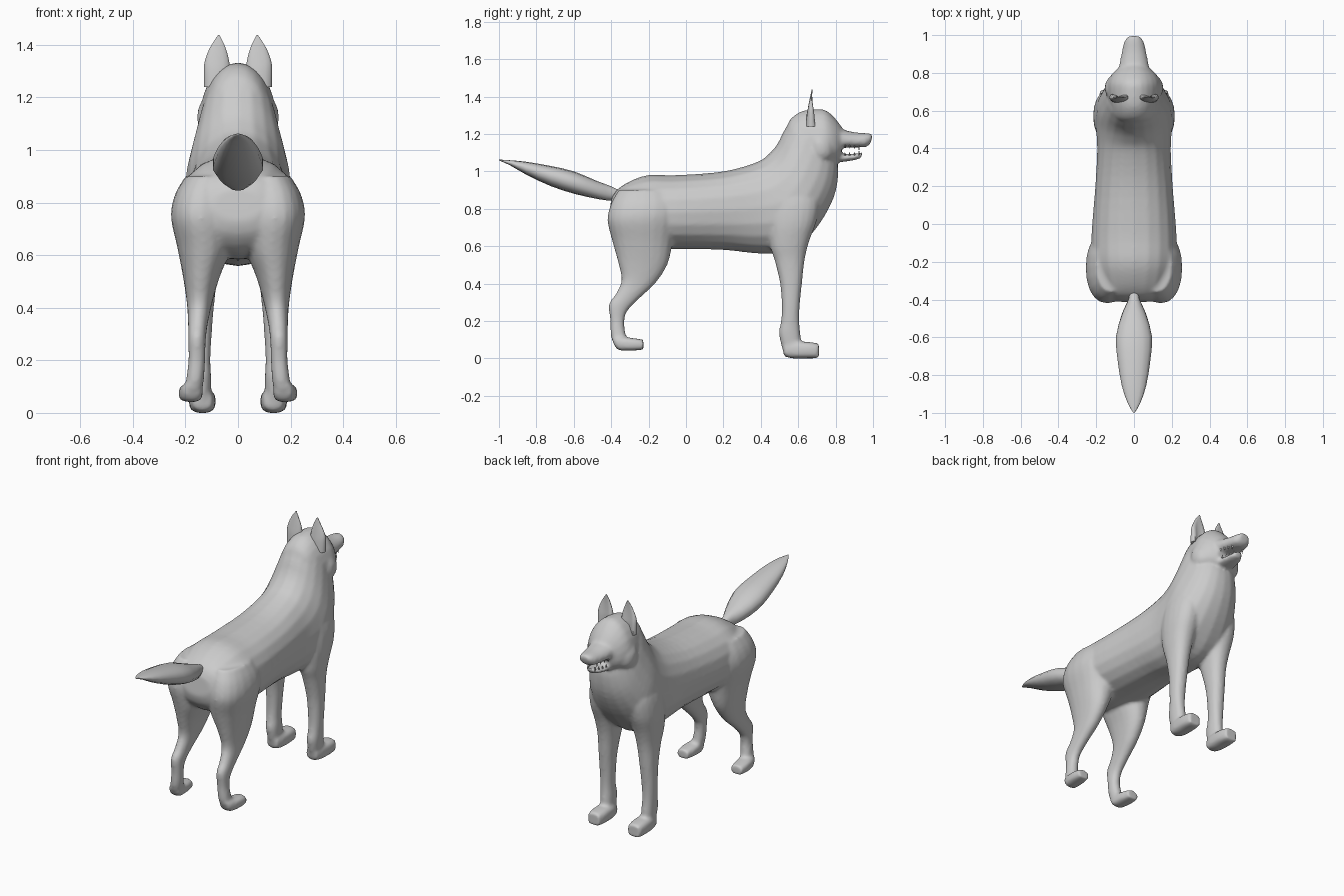
import bpy, bmesh, math
from mathutils import Vector

fur = bpy.data.materials.new("grey")
fur.diffuse_color = (0.6, 0.6, 0.6, 1)


def spline(rows, steps):
    """Catmull-Rom interpolation of ring rows."""
    out = []
    for i in range(len(rows) - 1):
        p = [rows[max(0, min(len(rows) - 1, i + j))] for j in (-1, 0, 1, 2)]
        for s in range(steps):
            t = s / steps
            out.append([0.5 * (2 * b + (c - a) * t + (2 * a - 5 * b + 4 * c - d) * t * t
                               + (3 * b - a - 3 * c + d) * t ** 3)
                        for a, b, c, d in zip(*p)])
    return out + [list(rows[-1])]


def loft(bm, rows, sx=1, sides=20, steps=4, power=0.9):
    """Skin rings given as (yA, zA, yB, zB, x centre, half width, taper towards A)."""
    rings = []
    for ya, za, yb, zb, xc, hw, k in spline(rows, steps):
        ring = []
        for i in range(sides):
            a = 2 * math.pi * i / sides
            c, s = math.cos(a), math.sin(a)
            c2 = math.copysign(abs(c) ** power, c)
            s2 = math.copysign(abs(s) ** power, s)
            f = (1 + c2) / 2
            ring.append(bm.verts.new((sx * (xc + hw * s2 * (1 - k * c)),
                                      yb + (ya - yb) * f, zb + (za - zb) * f)))
        rings.append(ring)
    for r, q in zip(rings, rings[1:]):
        for i in range(sides):
            j = (i + 1) % sides
            bm.faces.new((r[i], r[j], q[j], q[i]))
    bm.faces.new(rings[0])
    bm.faces.new(rings[-1])


def finish(bm, name, angle=60):
    bmesh.ops.recalc_face_normals(bm, faces=bm.faces[:])
    me = bpy.data.meshes.new(name)
    bm.to_mesh(me)
    bm.free()
    me.materials.append(fur)
    ob = bpy.data.objects.new(name, me)
    bpy.context.collection.objects.link(ob)
    bpy.ops.object.select_all(action='DESELECT')
    bpy.context.view_layer.objects.active = ob
    ob.select_set(True)
    bpy.ops.object.shade_smooth_by_angle(angle=math.radians(angle))
    return ob


body = bmesh.new()

# torso, chest and neck: top point, bottom point, width
loft(body, [
    (-.40, .85, -.415, .73, 0, .09, 0),
    (-.37, .90, -.395, .67, 0, .16, 0),
    (-.30, .947, -.33, .61, 0, .20, .05),
    (-.20, .98, -.21, .585, 0, .225, .05),
    (-.05, .98, -.05, .585, 0, .225, .03),
    (.20, 1.0, .20, .58, 0, .205, 0),
    (.38, 1.05, .40, .56, 0, .195, .05),
    (.45, 1.10, .57, .575, 0, .20, .15),
    (.49, 1.15, .70, .70, 0, .195, .2),
    (.52, 1.21, .79, .86, 0, .165, .1),
    (.56, 1.27, .815, 1.0, 0, .135, 0),
    (.62, 1.30, .80, 1.08, 0, .10, 0)])

# head
loft(body, [
    (.53, 1.22, .55, 1.10, 0, .07, .1),
    (.56, 1.28, .57, 1.06, 0, .105, .15),
    (.62, 1.322, .63, 1.03, 0, .125, .2),
    (.70, 1.332, .70, 1.03, 0, .138, .25),
    (.75, 1.325, .755, 1.04, 0, .135, .25),
    (.80, 1.28, .80, 1.05, 0, .11, .2),
    (.845, 1.22, .825, 1.06, 0, .07, .1)])

# muzzle and lower jaw
loft(body, [
    (.78, 1.25, .78, 1.11, 0, .09, .1),
    (.84, 1.223, .84, 1.125, 0, .078, .15),
    (.91, 1.208, .91, 1.128, 0, .064, .15),
    (.97, 1.204, .96, 1.13, 0, .052, .1),
    (1.0, 1.198, .985, 1.145, 0, .03, 0)])
loft(body, [
    (.76, 1.105, .76, 1.05, 0, .07, 0),
    (.83, 1.094, .83, 1.05, 0, .058, 0),
    (.90, 1.094, .90, 1.06, 0, .045, 0),
    (.945, 1.103, .935, 1.07, 0, .025, 0)])

for sx in (-1, 1):
    # cheek ruff
    loft(body, [
        (.64, 1.19, .65, 1.06, .07, .04, 0),
        (.70, 1.20, .70, 1.05, .105, .048, 0),
        (.76, 1.18, .76, 1.06, .10, .045, 0),
        (.80, 1.15, .80, 1.08, .07, .03, 0)], sx)
    # hind leg: back point, front point, x centre, half width
    loft(body, [
        (-.36, .90, -.08, .90, .12, .08, 0),
        (-.40, .83, -.05, .83, .135, .105, 0),
        (-.42, .74, -.045, .75, .14, .115, 0),
        (-.395, .63, -.07, .62, .13, .10, 0),
        (-.365, .52, -.10, .50, .14, .068, 0),
        (-.345, .42, -.165, .40, .147, .047, 0),
        (-.375, .345, -.25, .32, .153, .037, 0),
        (-.412, .29, -.315, .25, .156, .033, 0),
        (-.405, .20, -.33, .19, .157, .032, 0),
        (-.40, .11, -.32, .12, .165, .034, 0),
        (-.37, .05, -.29, .05, .175, .032, 0)], sx)
    # hind paw
    loft(body, [
        (-.395, .11, -.375, .055, .172, .03, 0),
        (-.35, .115, -.35, .042, .176, .042, 0),
        (-.28, .108, -.28, .042, .182, .045, 0),
        (-.228, .10, -.228, .046, .184, .037, 0)], sx, power=.7)
    # front leg and shoulder
    loft(body, [
        (.48, .93, .66, .93, .11, .06, 0),
        (.45, .85, .71, .85, .125, .08, 0),
        (.44, .72, .70, .74, .13, .086, 0),
        (.45, .60, .66, .63, .133, .072, 0),
        (.475, .52, .635, .53, .135, .058, 0),
        (.503, .40, .62, .40, .14, .048, 0),
        (.512, .28, .608, .28, .143, .042, 0),
        (.508, .20, .606, .20, .143, .038, 0),
        (.497, .13, .612, .13, .140, .038, 0),
        (.52, .03, .62, .03, .137, .035, 0)], sx)
    # front paw
    loft(body, [
        (.522, .08, .522, .012, .135, .035, 0),
        (.57, .09, .57, .0, .135, .047, 0),
        (.65, .088, .65, .0, .136, .051, 0),
        (.71, .08, .71, .0, .137, .042, 0)], sx, power=.7)

dog = finish(body, "body")
m = dog.modifiers.new("blend", 'REMESH')
m.mode, m.voxel_size, m.use_smooth_shade = 'VOXEL', .01, True
m = dog.modifiers.new("soften", 'SMOOTH')
m.factor, m.iterations = .5, 6

# tail
tail = bmesh.new()
loft(tail, [
    (-.34, .89, -.36, .86, 0, .02, 0),
    (-.40, .92, -.40, .845, 0, .03, 0),
    (-.48, .95, -.46, .85, 0, .062, 0),
    (-.60, 1.0, -.59, .878, 0, .097, 0),
    (-.73, 1.03, -.72, .92, 0, .088, 0),
    (-.86, 1.052, -.85, .98, 0, .066, 0),
    (-.95, 1.06, -.94, 1.032, 0, .035, 0),
    (-1.0, 1.063, -.997, 1.057, 0, .004, 0)], sides=14, steps=2)
finish(tail, "tail")

# ears: thin shells with a hollowed front
for sx, side in ((-1, "left"), (1, "right")):
    ear = bmesh.new()
    loft(ear, [
        (.64, 1.24, .70, 1.24, .080, .050, 0),
        (.645, 1.30, .695, 1.30, .080, .051, 0),
        (.652, 1.34, .688, 1.34, .080, .047, 0),
        (.662, 1.39, .680, 1.39, .077, .030, 0),
        (.672, 1.437, .676, 1.437, .073, .003, 0)], sx, sides=14, steps=3)
    for v in ear.verts:
        if v.co.y > .67:
            v.co.y -= .03 * max(0, 1 - abs(abs(v.co.x) - .08) / .04) * (1.437 - v.co.z) / .2
    finish(ear, side + "_ear")

# teeth on both jaws
teeth = bmesh.new()
for sx in (-1, 1):
    for y, h in ((.85, .012), (.875, .012), (.90, .014), (.925, .024)):
        for z, d, w in ((1.092, 1, .055), (1.132, -1, .068)):
            x = sx * (w - (y - .83) * .32)
            base = [teeth.verts.new((x + .007 * math.cos(a), y + .007 * math.sin(a), z - d * .008))
                    for a in (0, 2.1, 4.2)]
            tip = teeth.verts.new((x, y, z + d * h))
            teeth.faces.new(base)
            for i in range(3):
                teeth.faces.new((base[i], base[(i + 1) % 3], tip))
finish(teeth, "teeth", 30)
